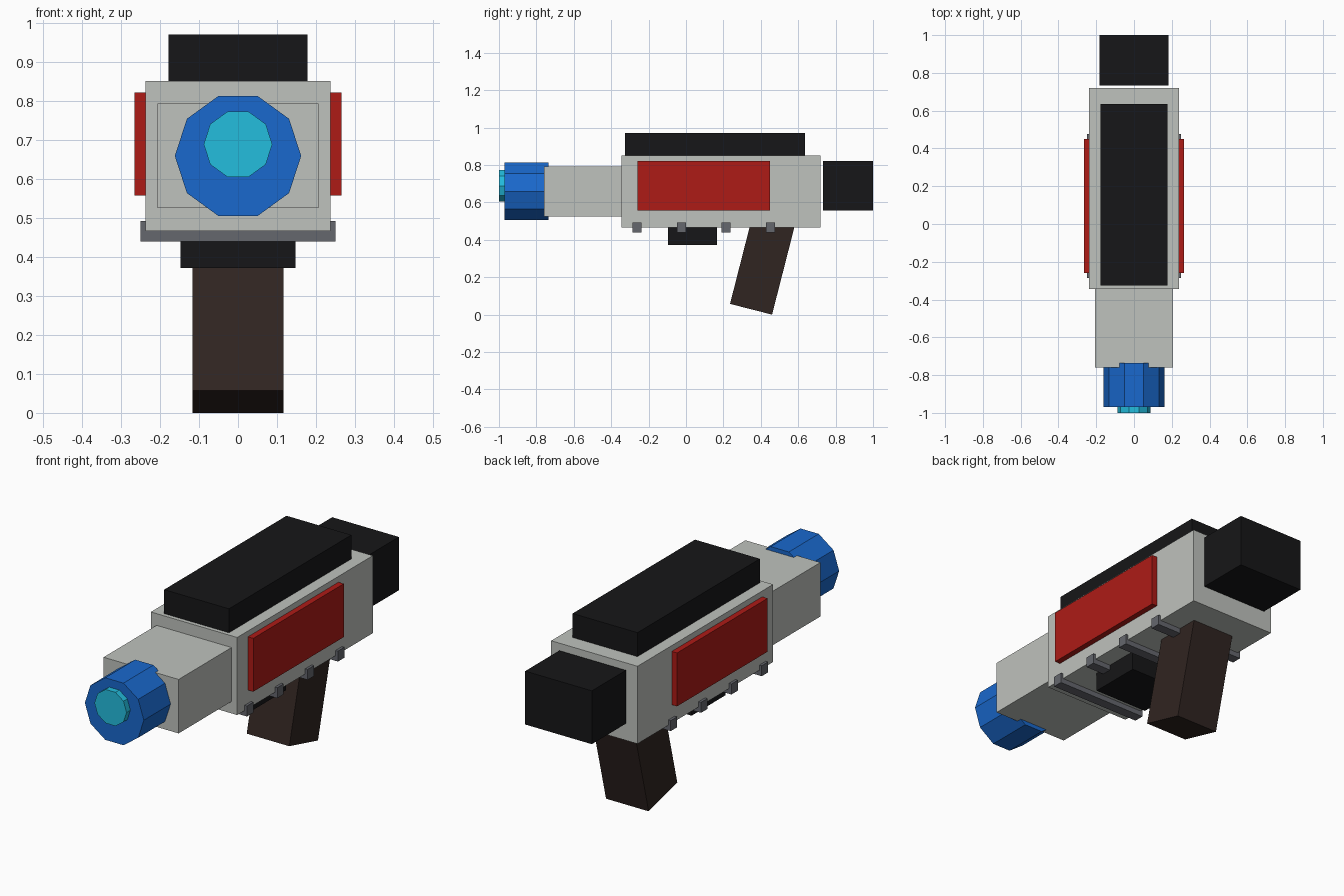
import bpy
import math

if "Cube" in bpy.data.objects:
    bpy.data.objects.remove(bpy.data.objects["Cube"])


def material(name, rgb):
    m = bpy.data.materials.new(name)
    m.diffuse_color = (*rgb, 1)
    m.use_nodes = True
    m.node_tree.nodes["Principled BSDF"].inputs["Base Color"].default_value = m.diffuse_color
    return m


SHELL = material("pale_shell", (0.52, 0.54, 0.51))
BLACK = material("black", (0.008, 0.008, 0.009))
RED = material("red", (0.42, 0.011, 0.008))
BLUE = material("blue", (0.01, 0.14, 0.61))
CYAN = material("cyan", (0.017, 0.51, 0.73))
STEEL = material("dark_steel", (0.13, 0.135, 0.155))
BROWN = material("brown", (0.03, 0.018, 0.015))


def finish(name, mat):
    ob = bpy.context.object
    ob.name = ob.data.name = name
    ob.data.materials.append(mat)
    return ob


def box(name, mat, x, y, z, tilt=0):
    """Box from (min, max) ranges, tilted about x through its centre."""
    bpy.ops.mesh.primitive_cube_add(
        size=1, location=[(a + b) / 2 for a, b in (x, y, z)], rotation=(tilt, 0, 0))
    ob = finish(name, mat)
    ob.scale = [b - a for a, b in (x, y, z)]
    return ob


def decagon(name, mat, radius, y, z):
    """Ten-sided cylinder along y, corners on the left and right."""
    bpy.ops.mesh.primitive_cylinder_add(
        vertices=10, radius=radius, depth=y[1] - y[0],
        location=(0, (y[0] + y[1]) / 2, z), rotation=(math.pi / 2, 0, 0))
    ob = finish(name, mat)
    # turn about the cylinder axis so a flat faces up
    ob.rotation_euler = (math.pi / 2, math.pi / 10, 0)
    ob.rotation_euler.y = math.radians(18)
    return ob


# Main housing and barrel block
box("body", SHELL, (-0.237, 0.237), (-0.345, 0.719), (0.466, 0.851))
box("barrel_block", SHELL, (-0.206, 0.206), (-0.76, -0.335), (0.525, 0.793))

# Muzzle and lens
decagon("muzzle", BLUE, 0.162, (-0.97, -0.735), 0.659)
decagon("muzzle_lens", CYAN, 0.088, (-1.0, -0.94), 0.689)

# Black top cover, rear cap and lower block
box("top_cover", BLACK, (-0.178, 0.178), (-0.325, 0.635), (0.84, 0.97))
box("rear_cap", BLACK, (-0.183, 0.183), (0.733, 1.0), (0.557, 0.822))
box("lower_block", BLACK, (-0.148, 0.148), (-0.097, 0.167), (0.371, 0.48))

# Red side panels
for side, label in ((-1, "left"), (1, "right")):
    xs = sorted((side * 0.23, side * 0.266))
    box(label + "_panel", RED, xs, (-0.26, 0.45), (0.557, 0.822))

# Cross ribs under the body
for i in range(4):
    y = -0.262 + 0.238 * i
    box(f"rib_{i + 1}", STEEL, (-0.25, 0.25), (y - 0.025, y + 0.025), (0.44, 0.492))

# Slanted grip
box("grip", BROWN, (-0.117, 0.117), (0.301, 0.533), (0.02, 0.58), tilt=-0.25)

# Bake the transforms into the meshes
bpy.ops.object.select_all(action='SELECT')
bpy.ops.object.transform_apply(location=False, rotation=True, scale=True)
